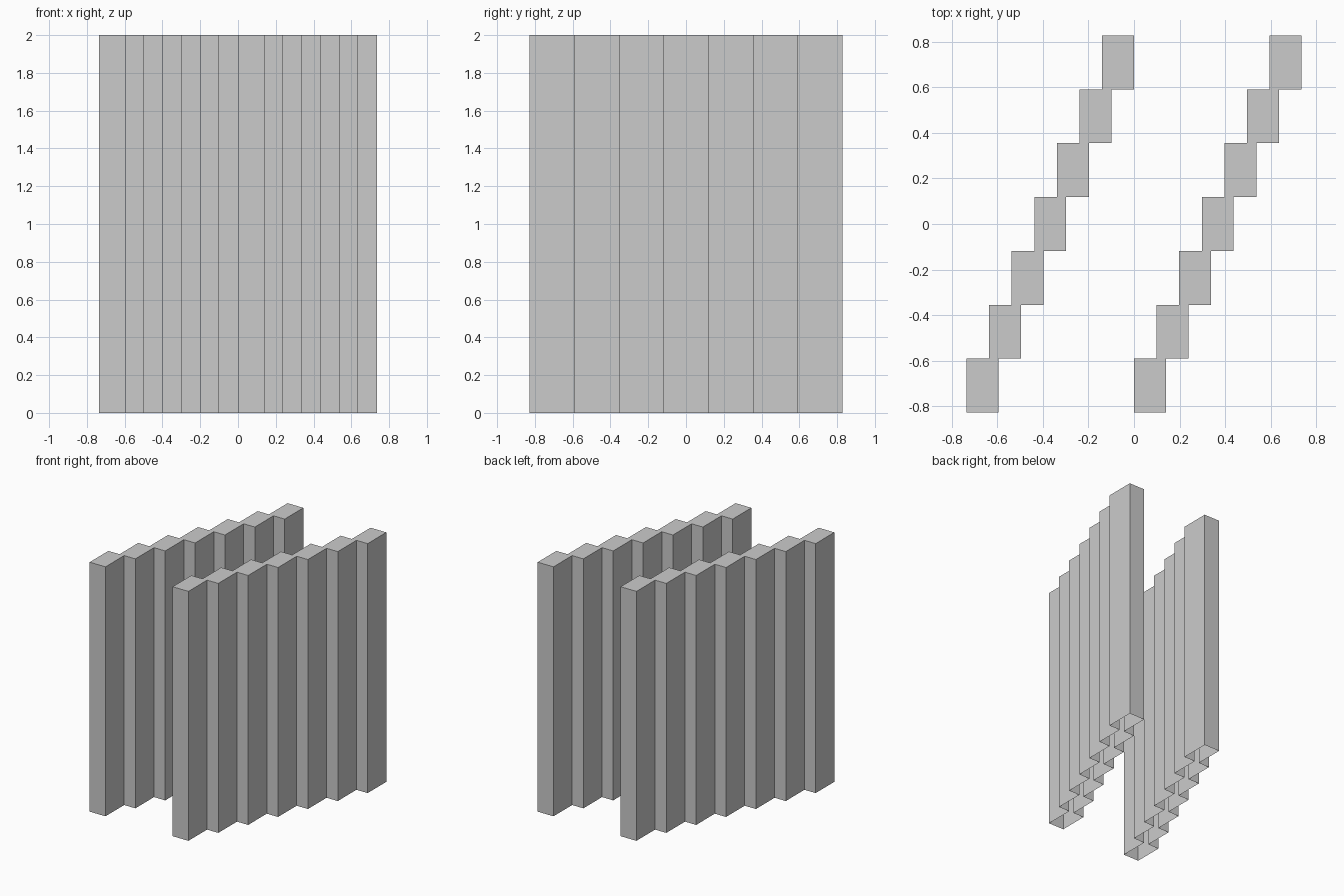
import bpy, bmesh

if "Cube" in bpy.data.objects:
    bpy.data.objects.remove(bpy.data.objects["Cube"])

COUNT = 7
WIDTH, STEP_X = 0.14, 0.0993
HALF_Y, HEIGHT = 0.828, 2.0
STEP_Y = 2 * HALF_Y / COUNT


def stepped_wall(name, x0):
    """Staircase-plan wall: closed top, open underside."""
    right, left = [], []
    for i in range(COUNT):
        x, y = x0 + i * STEP_X, -HALF_Y + i * STEP_Y
        for yy in (y, y + STEP_Y):
            left.append((x, yy))
            right.append((x + WIDTH, yy))
    outline = right + left[::-1]

    bm = bmesh.new()
    low = [bm.verts.new((x, y, 0)) for x, y in outline]
    top = [bm.verts.new((x, y, HEIGHT)) for x, y in outline]
    n = len(outline)
    for i in range(n):
        j = (i + 1) % n
        bm.faces.new((low[i], low[j], top[j], top[i]))
    bm.faces.new(top)
    mesh = bpy.data.meshes.new(name)
    bm.to_mesh(mesh)
    bm.free()
    obj = bpy.data.objects.new(name, mesh)
    bpy.context.collection.objects.link(obj)


# Two parallel stepped walls
stepped_wall("left_stepped_wall", -(WIDTH + (COUNT - 1) * STEP_X))
stepped_wall("right_stepped_wall", 0.0)
